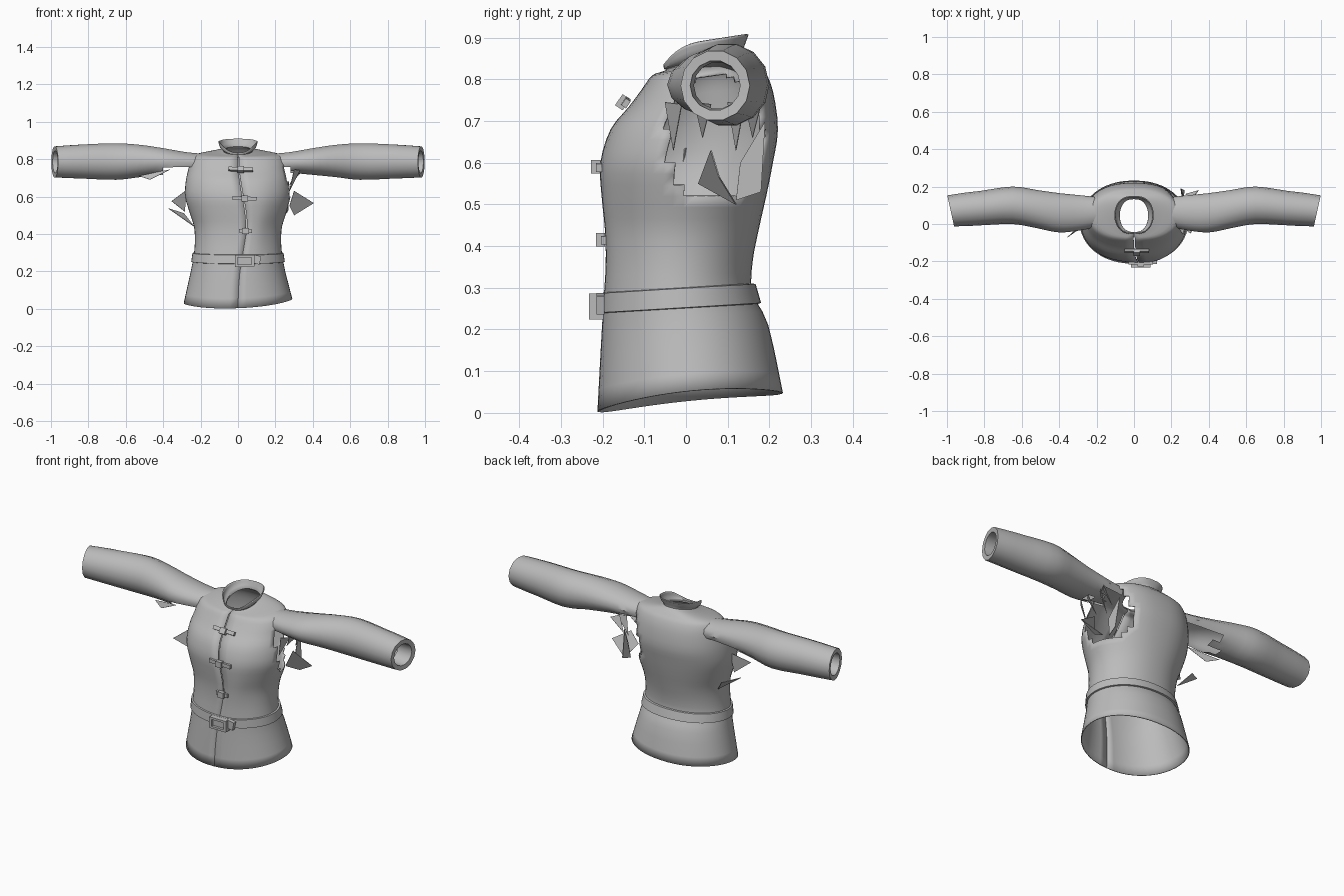
import bpy, bmesh, math
from mathutils import Vector

cube = bpy.data.objects.get("Cube")
if cube:
    bpy.data.objects.remove(cube, do_unlink=True)

cloth = bpy.data.materials.new("grey_cloth")
cloth.use_nodes = True
GREY = (0.5, 0.5, 0.5, 1)
cloth.diffuse_color = GREY
cloth.node_tree.nodes["Principled BSDF"].inputs["Base Color"].default_value = GREY


def finish(name, bm, thickness=0, smooth=True):
    mesh = bpy.data.meshes.new(name)
    loose = [v for v in bm.verts if not v.link_faces]
    bmesh.ops.delete(bm, geom=loose, context='VERTS')
    bmesh.ops.recalc_face_normals(bm, faces=bm.faces)
    bm.to_mesh(mesh)
    bm.free()
    ob = bpy.data.objects.new(name, mesh)
    bpy.context.collection.objects.link(ob)
    mesh.materials.append(cloth)
    if smooth:
        bpy.ops.object.select_all(action='DESELECT')
        ob.select_set(True)
        bpy.context.view_layer.objects.active = ob
        bpy.ops.object.shade_smooth_by_angle(angle=math.radians(40))
    if thickness:
        mod = ob.modifiers.new("thickness", 'SOLIDIFY')
        mod.thickness = thickness
        mod.offset = 0
    return ob


def skin(bm, rings, closed):
    """Join rows of points with quads."""
    rows = [[bm.verts.new(p) for p in ring] for ring in rings]
    for a, b in zip(rows, rows[1:]):
        n = len(a)
        for j in range(n if closed else n - 1):
            k = (j + 1) % n
            bm.faces.new((a[j], a[k], b[k], b[j]))


def box(name, loc, size, tilt=0, roll=0):
    bm = bmesh.new()
    bmesh.ops.create_cube(bm, size=1)
    bmesh.ops.scale(bm, vec=size, verts=bm.verts)
    ob = finish(name, bm, smooth=False)
    ob.location = loc
    ob.rotation_euler = (tilt, roll, 0)


# Body outline: height, half width, front y, back y, tilt
BODY = [(.025, .288, -.21, .23, .1), (.2, .25, -.2, .195, .05),
        (.28, .235, -.195, .157, .04), (.36, .228, -.19, .157, 0),
        (.44, .233, -.192, .172, 0), (.52, .258, -.2, .19, 0),
        (.6, .28, -.203, .206, 0), (.68, .277, -.178, .218, 0),
        (.75, .262, -.135, .207, .1), (.795, .25, -.105, .188, .15),
        (.822, .225, -.08, .17, .12), (.836, .13, -.06, .15, .2),
        (.845, .078, -.045, .135, .25), (.868, .095, -.05, .142, .25),
        (.893, .103, -.052, .148, .15)]


def spline(rows, steps):
    """Smooth the outline between its rows."""
    out = []
    for i in range(len(rows) - 1):
        quad = [rows[max(0, i - 1)], rows[i], rows[i + 1],
                rows[min(len(rows) - 1, i + 2)]]
        for s in range(steps):
            t = s / steps
            out.append([b + .5 * t * (c - a + t * (2*a - 5*b + 4*c - d + t * (3*(b - c) + d - a)))
                        for a, b, c, d in zip(*quad)])
    return out + [list(rows[-1])]


def body_at(z):
    for a, b in zip(BODY, BODY[1:]):
        if a[0] <= z <= b[0]:
            t = (z - a[0]) / (b[0] - a[0])
            return [p + t * (q - p) for p, q in zip(a, b)]


def body_ring(row, n=48, grow=0, gap=0, dip=0):
    z, hx, yf, yb, tilt = row
    mid, ry = (yf + yb) / 2, (yb - yf) / 2 + grow
    seam = .045 * math.exp(-((z - .45) / .2) ** 2)
    square = .92 - .4 * max(0, z - .45)
    hem = max(0, (.2 - z) / .175)
    ring = []
    for j in range(n + 1):
        a = 2 * math.pi * j / n - math.pi / 2
        c, s = math.cos(a), math.sin(a)
        front = max(0, -s)
        side = gap if j == 0 else -gap if j == n else 0
        x = (hx + grow) * math.copysign(abs(c) ** square, c) + seam * front ** 8 + side
        y = mid + ry * s
        lift = hem * (.016 * c * c + .04 * x)
        ring.append((x, y, z + tilt * (y - mid) - dip * front ** 3 + lift))
    return ring


# Body with front slit, standing collar and the torn left armhole
bm = bmesh.new()
rings = []
for row in spline(BODY, 3):
    z = row[0]
    rings.append(body_ring(row, gap=.003 if .41 < z < .83 else 0,
                           dip=max(0, z - .85)))
skin(bm, rings, False)
holes = []
for f in bm.faces:
    c = f.calc_center_median()
    if c.x > .15 and ((c.y - .07) / .115) ** 2 + ((c.z - .66) / .15) ** 2 < 1:
        holes.append(f)
bmesh.ops.delete(bm, geom=holes, context='FACES')
finish("jacket_body", bm, .005)

# Belt around the waist
bm = bmesh.new()
belt_rows = []
for z, grow in ((.25, 0), (.252, .01), (.298, .01), (.3, 0)):
    row = body_at(z)
    row[4] = .06
    belt_rows.append(body_ring(row, grow=grow))
skin(bm, belt_rows, False)
finish("belt", bm)

# Buckle frame, plate and loose belt end
for z in (.23, .28):
    box("buckle_bar", (.035, -.215, z), (.1, .035, .012))
for x in (-.01, .08):
    box("buckle_side", (x, -.215, .255), (.014, .035, .06))
box("buckle_plate", (.035, -.208, .255), (.08, .02, .045))
box("belt_end", (.1, -.205, .262), (.04, .02, .045), roll=.2)

# Front toggles
for z, x, width, tilt in ((.745, .015, .13, -.6), (.59, .035, .13, 0), (.415, .04, .07, 0)):
    y = body_at(z)[2]
    box("toggle_strap", (x, y - .006, z), (width, .014, .02), tilt, .04)
    box("toggle_knot", (x, y - .014, z), (.035, .022, .032), tilt)

# Sleeves: distance out, centre y, centre z, radius y, radius z
SLEEVE = [(.19, .065, .778, .078, .052), (.28, .06, .782, .093, .057),
          (.4, .06, .787, .105, .073), (.52, .08, .79, .102, .088),
          (.65, .1, .787, .1, .1), (.82, .085, .787, .092, .094),
          (.98, .07, .785, .083, .085)]
CUFF = [(.978, .07, .785, .06, .06), (.89, .075, .785, .056, .056)]
for side, name, torn in ((1, "left_sleeve", .34), (-1, "right_sleeve", .48)):
    bm = bmesh.new()
    rings = []
    for x, yc, zc, ry, rz in spline(SLEEVE, 3) + CUFF:
        ring = []
        for j in range(14):
            a = 2 * math.pi * j / 14
            y = yc + ry * math.cos(a)
            slant = .22 * (y - yc) if x > .85 else 0
            ring.append((side * (x + slant), y, zc + rz * math.sin(a)))
        rings.append(ring)
    skin(bm, rings, True)
    # Ragged opening under the arm
    gone = []
    for i, f in enumerate(bm.faces):
        c = f.calc_center_median()
        if abs(c.x) < torn - .05 * (i % 3) and c.z < .765 - .03 * (i % 2):
            gone.append(f)
    bmesh.ops.delete(bm, geom=gone, context='FACES')
    finish(name, bm)


# Torn cloth scraps around the armholes
def scrap(name, *points):
    bm = bmesh.new()
    bm.faces.new([bm.verts.new(Vector(p)) for p in points])
    finish(name, bm, .003, False)


scrap("left_side_scrap", (.275, .03, .55), (.3, .06, .63), (.405, .08, .565), (.3, .12, .5))
scrap("left_back_scrap", (.26, .12, .51), (.27, .18, .53), (.25, .19, .7), (.27, .13, .6))
scrap("right_side_scrap", (-.275, .0, .635), (-.355, -.07, .575), (-.285, -.02, .52))
scrap("right_low_scrap", (-.37, .04, .535), (-.29, .1, .51), (-.235, .05, .44))
scrap("right_sleeve_scrap", (-.53, .02, .71), (-.36, -.03, .745), (-.47, -.01, .69))
for k, y in enumerate((-.03, .04, .12, .16)):
    x = .3 + .015 * (k % 2)
    scrap("underarm_shred", (x, y - .02, .745), (x + .03, y + .02, .74),
          (.275, y, .63 + .03 * (k % 2)))
